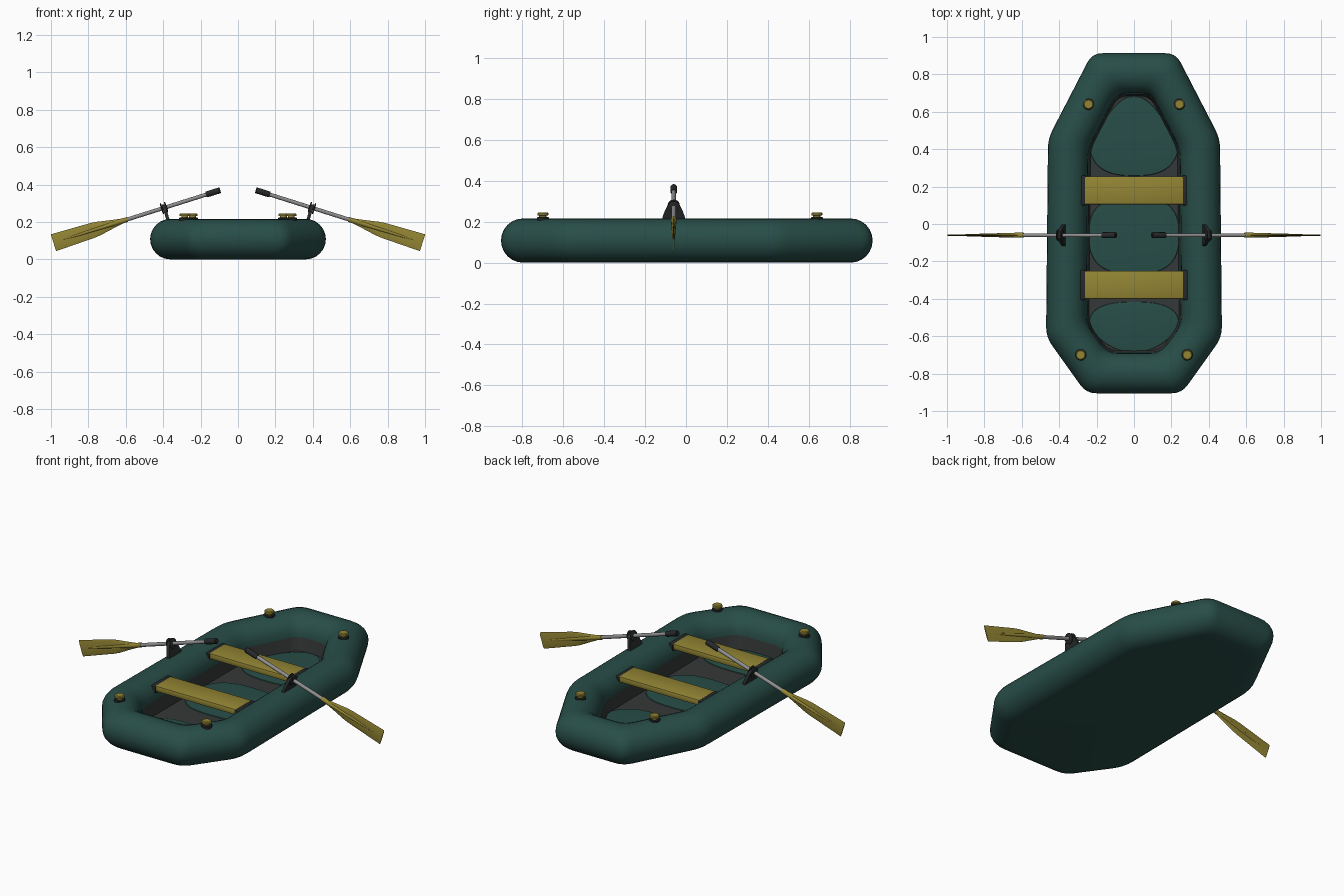
import bpy, bmesh, math
from mathutils import Matrix, Vector

if "Cube" in bpy.data.objects:
    bpy.data.objects.remove(bpy.data.objects["Cube"])


def mat(name, r, g, b):
    m = bpy.data.materials.new(name)
    m.diffuse_color = (r, g, b, 1)
    m.use_nodes = True
    m.node_tree.nodes["Principled BSDF"].inputs["Base Color"].default_value = m.diffuse_color
    return m


TEAL = mat("teal rubber", 0.021, 0.075, 0.064)
YELLOW = mat("olive yellow", 0.29, 0.235, 0.034)
DARK = mat("dark grey floor", 0.036, 0.040, 0.040)
BLACK = mat("black rubber", 0.020, 0.022, 0.023)
METAL = mat("grey metal", 0.27, 0.27, 0.275)


def finish(bm, name, material, matrix=None, angle=35):
    bmesh.ops.recalc_face_normals(bm, faces=bm.faces)
    if matrix is not None:
        bm.transform(matrix)
        if matrix.determinant() < 0:
            bmesh.ops.reverse_faces(bm, faces=bm.faces)
    me = bpy.data.meshes.new(name)
    bm.to_mesh(me)
    bm.free()
    me.materials.append(material)
    ob = bpy.data.objects.new(name, me)
    bpy.context.collection.objects.link(ob)
    bpy.ops.object.select_all(action='DESELECT')
    ob.select_set(True)
    bpy.context.view_layer.objects.active = ob
    bpy.ops.object.shade_smooth_by_angle(angle=math.radians(angle))
    return ob


def loft(rings, name, material, matrix=None, cap0=True, cap1=True, angle=35):
    """Skin a list of equal-length closed rings."""
    bm = bmesh.new()
    vs = [[bm.verts.new(p) for p in r] for r in rings]
    n = len(rings[0])
    for a, b in zip(vs, vs[1:]):
        for i in range(n):
            j = (i + 1) % n
            bm.faces.new((a[i], a[j], b[j], b[i]))
    if cap0:
        bm.faces.new(vs[0])
    if cap1:
        bm.faces.new(vs[-1])
    return finish(bm, name, material, matrix, angle)


def lathe(profile, name, material, matrix, seg=20):
    """Turned solid from (radius, height) pairs along local z."""
    rings = [[(r * math.cos(k * math.tau / seg), r * math.sin(k * math.tau / seg), z)
              for k in range(seg)] for r, z in profile]
    return loft(rings, name, material, matrix)


def box(name, material, lo, hi, bevel):
    bm = bmesh.new()
    bmesh.ops.create_cube(bm, size=1)
    lo, hi = Vector(lo), Vector(hi)
    for v in bm.verts:
        v.co = Vector([(lo[i] + hi[i]) / 2 + v.co[i] * (hi[i] - lo[i]) for i in range(3)])
    bmesh.ops.bevel(bm, geom=bm.edges[:], offset=bevel, segments=2, profile=0.5, affect='EDGES')
    return finish(bm, name, material)


# Centre line of the inflated tube (right half mirrored to the left)
half = [(0.20, -0.797), (0.362, -0.57), (0.352, 0.43), (0.158, 0.805)]
path = [Vector(p) for p in half] + [Vector((-x, y)) for x, y in reversed(half)]
R = 0.108


def outline(off, z, cut=0.055, steps=5):
    """Offset the centre line by off, round its corners, return a ring."""
    n = len(path)
    pts = []
    for i in range(n):
        d1 = (path[i] - path[i - 1]).normalized()
        d2 = (path[(i + 1) % n] - path[i]).normalized()
        n1, n2 = Vector((d1.y, -d1.x)), Vector((d2.y, -d2.x))
        pts.append(path[i] + (n1 + n2) * off / (1 + n1.dot(n2)))
    ring = []
    for i in range(n):
        p, a, b = pts[i], pts[i - 1], pts[(i + 1) % n]
        a = p + (a - p).normalized() * cut
        b = p + (b - p).normalized() * cut
        for k in range(steps):
            t = k / (steps - 1)
            q = a * (1 - t) ** 2 + p * 2 * t * (1 - t) + b * t * t
            ring.append((q.x, q.y, z))
    return ring


# Hull: bottom sheet, outer side, top and inner side of the tube
rings = []
for k in range(19):
    t = math.radians(-90 + 270 * k / 18)
    rings.append(outline(R * math.cos(t), R + R * math.sin(t)))
loft(rings, "hull_tube", TEAL, cap1=False)

# Inner lining and floor
FLOOR = 0.035
loft([outline(-R - 0.001, R + 0.004), outline(-R - 0.012, FLOOR)], "floor_lining", DARK, cap0=False)


def half_width(y):
    return min(0.245, max(0.09, 0.245 - 0.5 * (y - 0.40)), max(0.1, 0.245 + 0.75 * (y + 0.55)))


# Three soft floor pads that follow the hull outline
for name, cy, ry in (("front_floor_pad", -0.55, 0.135), ("middle_floor_pad", -0.06, 0.21),
                     ("rear_floor_pad", 0.47, 0.215)):
    pad = []
    for s, z in ((1, FLOOR - 0.004), (0.98, FLOOR + 0.004), (0.8, FLOOR + 0.008)):
        ring = []
        for k in range(48):
            a = k * math.tau / 48
            c, sn = math.cos(a), math.sin(a)
            u = math.copysign(abs(c) ** 0.75, c)
            y = cy + ry * math.copysign(abs(sn) ** 0.75, sn)
            ring.append((u * half_width(y) * s, cy + (y - cy) * s, z))
        pad.append(ring)
    loft(pad, name, TEAL)

# Seats with dark end straps
for name, y0, y1, w in (("front_seat", -0.40, -0.25, 0.295), ("rear_seat", 0.105, 0.255, 0.287)):
    box(name, YELLOW, (-0.265, y0, 0.155), (0.265, y1, 0.19), 0.008)
    for s in (-1, 1):
        xs = sorted((s * 0.258, s * w))
        box(name + "_strap", BLACK, (xs[0], y0 - 0.005, 0.145), (xs[1], y1 + 0.005, 0.187), 0.005)

# Air valves
for x, y in ((0.285, -0.70), (0.243, 0.64)):
    for s in (-1, 1):
        M = Matrix.Translation((s * x, y, 0))
        lathe([(0.030, 0.205), (0.030, 0.219), (0.026, 0.223)], "valve_base", BLACK, M)
        lathe([(0.018, 0.222), (0.018, 0.231), (0.027, 0.232), (0.027, 0.242), (0.022, 0.246)],
              "valve_cap", YELLOW, M)

# Oars: local z runs from the grip end to the blade tip
tilt = Matrix.Translation((0.095, -0.06, 0.37)) @ Matrix.Rotation(math.radians(90 + 17.5), 4, 'Y')
for side, S in (("right", Matrix.Identity(4)), ("left", Matrix.Scale(-1, 4, (1, 0, 0)))):
    M = S @ tilt
    lathe([(0.013, 0), (0.016, 0.004), (0.016, 0.075), (0.013, 0.08)], side + "_oar_grip", BLACK, M)
    lathe([(0.0105, 0.07), (0.0105, 0.54)], side + "_oar_shaft", METAL, M)
    # Blade: flat paddle (half width, half thickness, distance)
    blade = [[(w, 0, z), (w * 0.6, t, z), (-w * 0.6, t, z), (-w, 0, z), (-w * 0.6, -t, z), (w * 0.6, -t, z)]
             for w, t, z in ((0.012, 0.008, 0.54), (0.022, 0.006, 0.60), (0.038, 0.005, 0.685),
                             (0.041, 0.004, 0.72), (0.047, 0.003, 0.935))]
    loft(blade, side + "_oar_blade", YELLOW, M)
    lathe([(0.0135, 0.52), (0.0135, 0.56), (0.011, 0.65), (0.007, 0.80), (0.003, 0.90)],
          side + "_oar_blade_rib", YELLOW, M, 12)
    # Oarlock: two collars round the shaft and a bell-shaped fin on the tube
    for z in (0.303, 0.327):
        lathe([(0.024, z - 0.004), (0.030, z - 0.002), (0.030, z + 0.002), (0.024, z + 0.004)],
              side + "_oar_collar", BLACK, M)
    prof = [(0.060, 0.20), (0.054, 0.225), (0.045, 0.25), (0.033, 0.275), (0.018, 0.292)]
    prof += [(-y, z) for y, z in reversed(prof)]
    fin = [[(0.392 + dx + 0.3 * (z - 0.27), -0.06 + y, z) for y, z in prof] for dx in (-0.009, 0.009)]
    loft(fin, side + "_oarlock_fin", BLACK, S)
